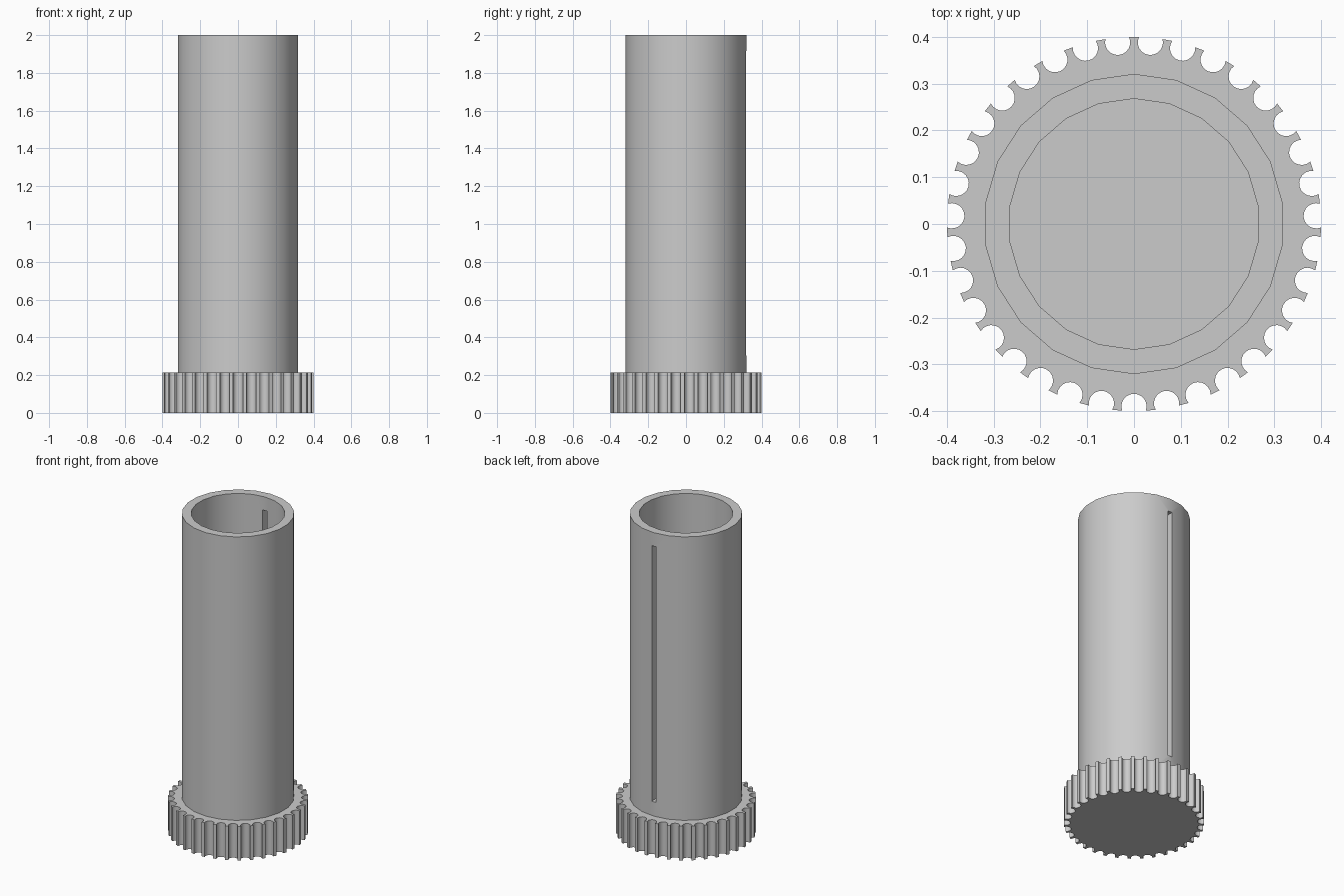
import bpy, bmesh, math
from mathutils import Vector

if "Cube" in bpy.data.objects:
    bpy.data.objects.remove(bpy.data.objects["Cube"])

TEETH, SIDES = 35, 22
BASE_TOP, HEIGHT = 0.215, 2.0

grey = bpy.data.materials.new("plain_grey")
grey.use_nodes = True
colour = (0.6, 0.6, 0.6, 1)
grey.diffuse_color = colour
grey.node_tree.nodes["Principled BSDF"].inputs["Base Color"].default_value = colour


def finish(name, bm, material=grey):
    bmesh.ops.recalc_face_normals(bm, faces=bm.faces)
    mesh = bpy.data.meshes.new(name)
    bm.to_mesh(mesh)
    bm.free()
    obj = bpy.data.objects.new(name, mesh)
    bpy.context.collection.objects.link(obj)
    if material:
        mesh.materials.append(material)
    return obj


def smooth(obj, degrees):
    bpy.ops.object.select_all(action='DESELECT')
    obj.select_set(True)
    bpy.context.view_layer.objects.active = obj
    bpy.ops.object.shade_smooth_by_angle(angle=math.radians(degrees))


# Scalloped base: round notches between narrow teeth
NOTCH_R, NOTCH_DIST, RIM = 0.027, 0.39, 0.4
cos_a = (RIM**2 - NOTCH_R**2 - NOTCH_DIST**2) / (2 * NOTCH_R * NOTCH_DIST)
sweep = math.acos(cos_a)
outline = []
for i in range(TEETH):
    a = math.pi / 2 + 2 * math.pi * (i + 0.5) / TEETH
    centre = Vector((math.cos(a), math.sin(a))) * NOTCH_DIST
    for k in range(13):
        t = a - sweep - (2 * math.pi - 2 * sweep) * k / 12
        # Walk each notch from its clockwise lip to the other
        t = 2 * a - t if k < 0 else t
        outline.append(centre + Vector((math.cos(t), math.sin(t))) * NOTCH_R)
outline_bm = bmesh.new()
face = outline_bm.faces.new([outline_bm.verts.new((p.x, p.y, 0)) for p in outline])
top = bmesh.ops.extrude_face_region(outline_bm, geom=[face])
bmesh.ops.translate(outline_bm, vec=(0, 0, BASE_TOP),
                    verts=[v for v in top["geom"] if isinstance(v, bmesh.types.BMVert)])
base = finish("notched_base", outline_bm)
smooth(base, 25)

# Open tube, spun from its wall section
bm = bmesh.new()
rings = []
for radius, z in [(0.321, BASE_TOP), (0.321, HEIGHT), (0.268, HEIGHT), (0.268, BASE_TOP)]:
    rings.append([bm.verts.new((radius * math.cos(a), radius * math.sin(a), z))
                  for a in (math.pi / 2 + 2 * math.pi * i / SIDES for i in range(SIDES))])
for j in range(4):
    lo, hi = rings[j], rings[(j + 1) % 4]
    for i in range(SIDES):
        n = (i + 1) % SIDES
        bm.faces.new((lo[i], lo[n], hi[n], hi[i]))
tube = finish("tube", bm)

# Long narrow slot through the back wall
bm = bmesh.new()
bmesh.ops.create_cube(bm, size=1)
bmesh.ops.scale(bm, vec=(0.03, 0.2, 1.61), verts=bm.verts)
bmesh.ops.translate(bm, vec=(0, 0.3, 1.11), verts=bm.verts)
cutter = finish("slot_cutter", bm, None)
cut = tube.modifiers.new("slot", 'BOOLEAN')
cut.operation, cut.solver, cut.object = 'DIFFERENCE', 'EXACT', cutter
bpy.context.view_layer.update()
cut_mesh = bpy.data.meshes.new_from_object(
    tube.evaluated_get(bpy.context.evaluated_depsgraph_get()))
tube.modifiers.clear()
tube.data = cut_mesh
bpy.data.objects.remove(cutter)
smooth(tube, 30)
